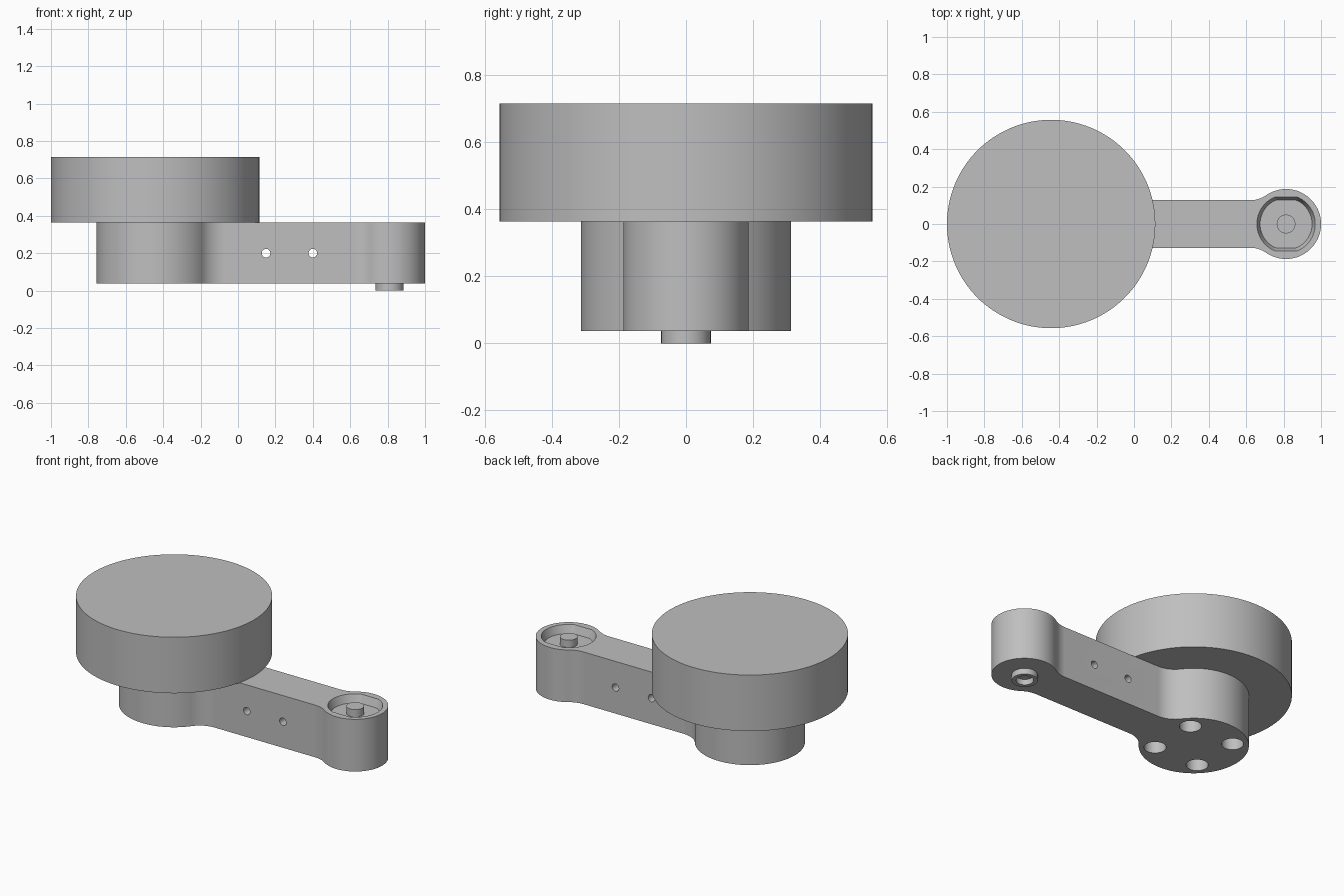
import bpy, bmesh
from math import sin, cos, tau, pi, sqrt, atan2, radians
from mathutils import Matrix

cube = bpy.data.objects.get("Cube")
if cube:
    bpy.data.objects.remove(cube)

grey = bpy.data.materials.new("Plain grey")
grey.use_nodes = True
colour = (0.52, 0.52, 0.52, 1)
grey.diffuse_color = colour
grey.node_tree.nodes["Principled BSDF"].inputs["Base Color"].default_value = colour

BASE_X, BASE_R = -0.443, 0.313
END_X, END_R = 0.813, 0.187
HALF, FILLET = 0.127, 0.15
BOTTOM, DECK, TOP = 0.037, 0.364, 0.715


def loft(name, rings):
    """Capped solid through (outline, height) rings with equal point counts."""
    bm = bmesh.new()
    loops = [[bm.verts.new((x, y, z)) for x, y in pts] for pts, z in rings]
    n = len(loops[0])
    for a, b in zip(loops, loops[1:]):
        for i in range(n):
            j = (i + 1) % n
            bm.faces.new((a[i], a[j], b[j], b[i]))
    bm.faces.new(loops[0][::-1])
    bm.faces.new(loops[-1])
    bmesh.ops.recalc_face_normals(bm, faces=bm.faces)
    mesh = bpy.data.meshes.new(name)
    bm.to_mesh(mesh)
    bm.free()
    mesh.materials.append(grey)
    obj = bpy.data.objects.new(name, mesh)
    bpy.context.collection.objects.link(obj)
    return obj


def arc(x, y, r, start, end, n):
    return [(x + r * cos(start + (end - start) * i / n),
             y + r * sin(start + (end - start) * i / n)) for i in range(n + 1)]


def circle(x, y, r, n=96):
    return arc(x, y, r, 0, tau, n)[:-1]


def cylinder(name, x, y, r, z0, z1, n=96):
    pts = circle(x, y, r, n)
    return loft(name, [(pts, z0), (pts, z1)])


def flatted(r, flat):
    """Circle at the arm end with two flat sides."""
    return [(x, max(-flat, min(flat, y))) for x, y in circle(END_X, 0, r)]


def cut(target, cutter):
    cutter.hide_render = True
    mod = target.modifiers.new("Cut", "BOOLEAN")
    mod.operation, mod.solver, mod.object = "DIFFERENCE", "EXACT", cutter
    bpy.context.view_layer.objects.active = target
    bpy.ops.object.modifier_apply(modifier=mod.name)
    bpy.data.objects.remove(cutter)


# Arm outline: two round ends blended into a straight bar, upper half mirrored
y_f = HALF + FILLET
dx_end = sqrt((END_R + FILLET) ** 2 - y_f ** 2)
dx_base = sqrt((BASE_R + FILLET) ** 2 - y_f ** 2)
a_end, a_base = atan2(y_f, -dx_end), atan2(y_f, dx_base)
upper = arc(END_X, 0, END_R, 0, a_end, 32)
upper += arc(END_X - dx_end, y_f, FILLET, a_end - pi, -pi / 2, 12)[1:]
upper += arc(BASE_X + dx_base, y_f, FILLET, -pi / 2, a_base - pi, 16)
upper += arc(BASE_X, 0, BASE_R, a_base, pi, 40)[1:]
outline = upper + [(x, -y) for x, y in upper[-2:0:-1]]
arm = loft("arm", [(outline, BOTTOM), (outline, DECK)])

# Tapered pocket with flat sides in the arm end
floor = 0.315
cut(arm, loft("pocket_cutter", [
    (flatted(0.139, 0.127), floor), (flatted(0.156, 0.144), DECK),
    (flatted(0.156, 0.144), DECK + 0.1)]))

# Four mounting holes under the round base
for sx in (-1, 1):
    for sy in (-1, 1):
        cut(arm, cylinder("hole_cutter", BASE_X + sx * 0.156, sy * 0.156,
                          0.063, -0.1, DECK + 0.1, 48))

# Two cross holes through the bar
for x in (0.15, 0.4):
    cutter = cylinder("cross_cutter", 0, 0, 0.023, -0.5, 0.5, 32)
    cutter.data.transform(Matrix.Translation((x, 0, 0.2)) @ Matrix.Rotation(pi / 2, 4, "X"))
    cut(arm, cutter)

# Large disc, pin in the pocket, and hollow stud under the arm end
disc = cylinder("disc", BASE_X, 0, 0.557, DECK, TOP, 128)
pin = cylinder("pin", END_X, 0, 0.05, floor - 0.01, DECK - 0.003, 48)
stud = cylinder("stud", END_X - 0.003, 0, 0.074, 0, BOTTOM + 0.02, 64)
cut(stud, cylinder("socket_cutter", END_X - 0.003, 0, 0.05, -0.1, 0.035, 48))

bpy.ops.object.select_all(action="DESELECT")
for obj in (arm, disc, pin, stud):
    obj.select_set(True)
bpy.context.view_layer.objects.active = arm
bpy.ops.object.shade_smooth_by_angle(angle=radians(30))
